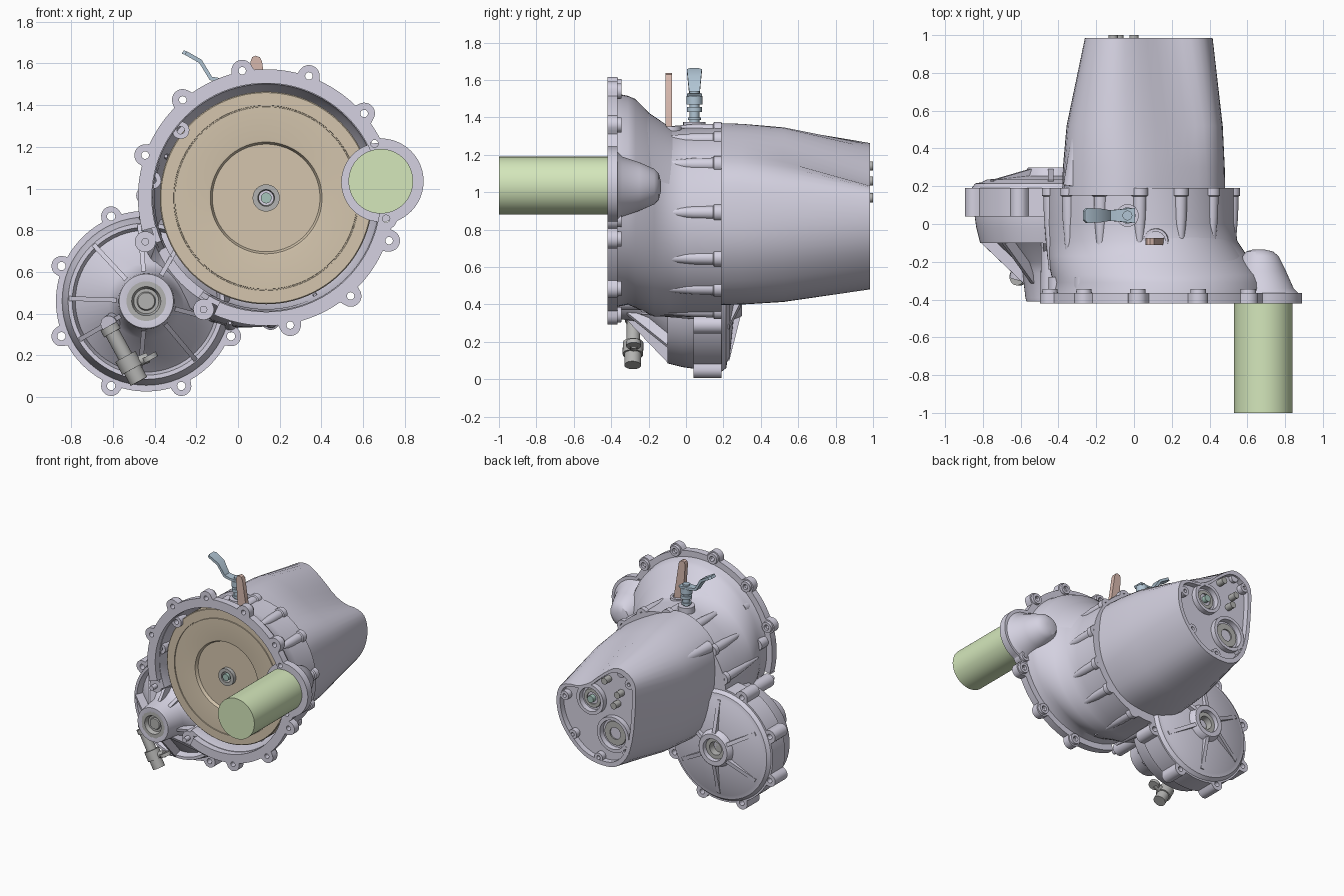
import bpy, bmesh, math
from mathutils import Vector

if "Cube" in bpy.data.objects:
    bpy.data.objects.remove(bpy.data.objects["Cube"])

def material(name, rgb):
    m = bpy.data.materials.new(name)
    m.diffuse_color = (*rgb, 1)
    m.use_nodes = True
    m.node_tree.nodes["Principled BSDF"].inputs["Base Color"].default_value = m.diffuse_color
    return m

CAST = material("cast_metal", (0.66, 0.64, 0.75))
TAN = material("clutch_tan", (0.66, 0.56, 0.42))
GREEN = material("starter_green", (0.66, 0.80, 0.50))
BLUE = material("lever_blue", (0.44, 0.56, 0.66))
ROSE = material("fork_rose", (0.68, 0.48, 0.42))
STEEL = material("steel", (0.45, 0.45, 0.44))
TEAL = material("shaft_teal", (0.38, 0.56, 0.50))

def finish(name, mesh, mat):
    mesh.materials.append(mat)
    ob = bpy.data.objects.new(name, mesh)
    bpy.context.collection.objects.link(ob)
    return ob

def loft(name, rings, mat=CAST, closed=False):
    """Skin loops of 3D points; cap the ends unless closed."""
    bm = bmesh.new()
    loops = [[bm.verts.new(p) for p in ring] for ring in rings]
    n = len(loops[0])
    pairs = list(zip(loops, loops[1:])) + ([(loops[-1], loops[0])] if closed else [])
    for a, b in pairs:
        for i in range(n):
            bm.faces.new((a[i], a[(i + 1) % n], b[(i + 1) % n], b[i]))
    if not closed:
        bm.faces.new(loops[0])
        bm.faces.new(loops[-1])
    bmesh.ops.recalc_face_normals(bm, faces=bm.faces)
    me = bpy.data.meshes.new(name)
    bm.to_mesh(me)
    bm.free()
    return finish(name, me, mat)

def circle(cx, cz, r, n=32):
    return [(cx + r * math.cos(t * math.tau / n), cz + r * math.sin(t * math.tau / n)) for t in range(n)]

def at(pts, y):
    return [(x, y, z) for x, z in pts]

def lathe(name, prof, cx, cz, mat=CAST, n=64, closed=False):
    """Turn (radius, y) points about an axis parallel to y."""
    return loft(name, [at(circle(cx, cz, r, n), y) for r, y in prof], mat, closed)

def rod(name, p, q, r1, r2=None, mat=CAST, n=20):
    p, q = Vector(p), Vector(q)
    rot = (q - p).to_track_quat('Z', 'Y')
    ring = lambda c, r: [c + rot @ Vector((x, y, 0)) for x, y in circle(0, 0, r, n)]
    return loft(name, [ring(p, r1), ring(q, r1 if r2 is None else r2)], mat)

def plate(name, outer, holes, y0, y1, mat=CAST):
    """Filled outline with holes in xz, extruded along y."""
    cu = bpy.data.curves.new(name, 'CURVE')
    cu.dimensions, cu.fill_mode, cu.extrude = '2D', 'BOTH', (y1 - y0) / 2
    for pts in [outer] + holes:
        s = cu.splines.new('POLY')
        s.points.add(len(pts) - 1)
        for p, (x, z) in zip(s.points, pts):
            p.co = (x, z, 0, 1)
        s.use_cyclic_u = True
    tmp = bpy.data.objects.new("tmp", cu)
    bpy.context.collection.objects.link(tmp)
    dg = bpy.context.evaluated_depsgraph_get()
    me = bpy.data.meshes.new_from_object(tmp.evaluated_get(dg))
    bpy.data.objects.remove(tmp)
    for v in me.vertices:
        x, z, t = v.co
        v.co = (x, (y0 + y1) / 2 - t, z)
    me.materials.clear()
    return finish(name, me, mat)

def union_outline(cx, cz, base, discs, n=480):
    """Radial outline of a base radius joined with discs (x, z, r)."""
    out = []
    for i in range(n):
        a = i * math.tau / n
        c, s = math.cos(a), math.sin(a)
        best = base
        for x, z, r in discs:
            along = (x - cx) * c + (z - cz) * s
            off = (z - cz) * c - (x - cx) * s
            if abs(off) < r and along > 0:
                best = max(best, along + math.sqrt(r * r - off * off))
        out.append((cx + best * c, cz + best * s))
    return out

def smooth_loop(pts, times=2):
    for _ in range(times):
        pts = [q for a, b in zip(pts, pts[1:] + pts[:1]) for q in (
            (a[0] * .75 + b[0] * .25, a[1] * .75 + b[1] * .25),
            (a[0] * .25 + b[0] * .75, a[1] * .25 + b[1] * .75))]
    return pts

BX, BZ = 0.135, 0.957     # bell axis
DX, DZ = -0.44, 0.46      # differential axis

# Bell flange with bolt ears and starter pad, open beside the differential (201 to 240 degrees)
ears = [(.02, 1.565), (.34, 1.54), (.605, 1.36), (-.265, 1.425), (-.445, 1.16), (.71, .855),
        (.725, .75), (.54, .485), (.25, .345)]
lugs = [(-.445, .745), (-.165, .42)]
discs = [(x, z, .052) for x, z in ears] + [(x, z, .055) for x, z in lugs] + [(.685, 1.035, .205)]
holes = [circle(x, z, .018, 16) for x, z in ears + lugs + [(.655, 1.215)]]
ring = union_outline(BX, BZ, .615, discs)
keep = [i % 480 for i in range(328, 480 + 261)]
inner = circle(BX, BZ, .548, 480)
plate("bell_flange", [ring[i] for i in keep] + [inner[i] for i in reversed(keep)], holes, -.42, -.365)
for x, z in ears:
    lathe("ear_pad", [(.02, -.37), (.042, -.37), (.04, -.345), (.02, -.345)], x, z, n=20, closed=True)

# Bell shell: inside floor to front rim (cut back beside the differential), then outside to the rear joint
bell = [(.05, .87, .40, .05), (.05, .87, .42, 0), (.10, .92, .505, -.2), (BX, BZ, .535, -.3), (BX, BZ, .545, -.37),
        (BX, BZ, .57, -.37), (BX, BZ, .558, -.31), (.12, .94, .558, -.27), (.07, .865, .53, -.17),
        (.04, .842, .507, -.09), (.03, .838, .505, 0), (.03, .838, .505, .19)]
shell = loft("bell_housing", [at(circle(x, z, r, 96), y) for x, z, r, y in bell])
for v in shell.data.vertices:
    if 204 < math.degrees(math.atan2(v.co.z - BZ, v.co.x - BX)) % 360 < 237:
        v.co.y = max(v.co.y, -.22)
for x, z in lugs:
    lathe("bell_lug", [(.05, -.37), (.045, .1)], x, z, n=24)
for x, z in [(-.41, 1.04), (-.275, 1.28)]:
    lathe("inner_boss", [(.018, -.29), (.018, -.36), (.042, -.36), (.042, -.28)], x, z, n=20)

# Bolt bosses and tapering ribs around the rear joint
for d in (6, -23, -46, -75, 39, 64, 90, 115, 140, 165, 188, 262):
    a = math.radians(d)
    x, z = .03 + .49 * math.cos(a), .84 + .49 * math.sin(a)
    lathe("joint_boss", [(.008, -.24), (.02, -.12), (.034, .04), (.036, .145), (.045, .15), (.045, .19),
                         (.018, .19), (.018, .17)], x, z, n=20)

# Starter nose and motor
loft("starter_nose", [at(circle(x, 1.03, r, 48), y) for x, r, y in
     [(.685, .19, -.37), (.685, .16, -.34), (.675, .13, -.25), (.67, .095, -.17), (.665, .07, -.145), (.66, .03, -.135)]])
lathe("starter_motor", [(.155, -1), (.155, -.4)], .685, 1.035, GREEN)

# Gear case: full section at the joint, tapering to a recessed end face
mid = smooth_loop([(.485, .93), (.48, .74), (.41, .58), (.27, .43), (.06, .39), (-.16, .41), (-.34, .58),
       (-.39, 1.0), (-.36, 1.22), (-.16, 1.37), (.03, 1.37), (.28, 1.24), (.45, 1.12)])
end = smooth_loop([(.42, .93), (.41, .79), (.35, .66), (.21, .52), (.06, .475), (-.11, .49), (-.23, .66),
       (-.265, 1.08), (-.25, 1.21), (-.12, 1.28), (0, 1.21), (.18, 1.04), (.37, 1.03)])
mix = lambda t: [(a[0] + (b[0] - a[0]) * t, a[1] + (b[1] - a[1]) * t) for a, b in zip(mid, end)]
inset = [(.075 + (x - .075) * .91, .86 + (z - .86) * .91) for x, z in end]
loft("gear_case", [at(mid, .15), at(mix(.04), .3), at(mix(.2), .52), at(end, .985), at(inset, .985), at(inset, .94)])
# Longitudinal ridges on the case
for p, q in [((-.14, .2, 1.3), (-.12, .97, 1.215)), ((-.33, .2, 1.19), (-.22, .97, 1.16))]:
    rod("case_ridge", p, q, .045, .03)

# Bearing seats and screws on the end face
for name, x, z, r in (("upper", BX, .955, .115), ("lower", -.06, .735, .135)):
    lathe(name + "_bearing_seat", [(r, .9), (r, .98), (r - .025, .98), (r - .03, .9)], x, z, closed=True, n=48)
    lathe(name + "_bearing", [(r - .03, .9), (r - .045, .95), (.045, .95), (.045, .9)], x, z, STEEL, closed=True, n=48)
for x, z in [(0, 1.14), (-.11, 1.06), (-.08, .97)]:
    lathe("end_screw", [(.025, .93), (.025, 1.0)], x, z, STEEL, n=16)
for x, z in [(.35, .93), (.28, .65), (.06, .53), (-.17, .64), (-.2, 1.16)]:
    lathe("end_boss", [(.035, .93), (.035, .983), (.014, .983), (.014, .95)], x, z, n=20)

# Differential housing: front cone and hub, bolted flange, rear cover
lathe("differential_cone", [(.075, -.3), (.075, -.405), (.095, -.41), (.13, -.41), (.135, -.39), (.15, -.26),
      (.18, -.2), (.34, -.05), (.355, -.1), (.375, -.1), (.395, -.02), (.405, .05), (.40, .1)], DX, DZ)
bolts = [(DX + .44 * math.cos(math.radians(22.5 + 45 * k)), DZ + .44 * math.sin(math.radians(22.5 + 45 * k))) for k in range(8)]
plate("differential_flange", union_outline(DX, DZ, .433, [(x, z, .048) for x, z in bolts]),
      [circle(x, z, .02, 16) for x, z in bolts], .04, .19)
lathe("differential_cover", [(.42, .15), (.42, .19), (.40, .215), (.37, .22), (.34, .235), (.14, .255), (.125, .295),
      (.12, .30), (.085, .30), (.08, .22)], DX, DZ)
lathe("axle_seal_front", [(.1, -.35), (.1, -.41), (.07, -.41), (.06, -.38), (.045, -.38), (.04, -.39), (.01, -.39)],
      DX, DZ, STEEL, 40)
lathe("axle_seal_rear", [(.08, .22), (.08, .27), (.05, .27), (.045, .2)], DX, DZ, STEEL, 40)

def radial_rib(name, deg, prof, w):
    c, s = math.cos(math.radians(deg)), math.sin(math.radians(deg))
    loft(name, [[(DX + r * c - k * s, y, DZ + r * s + k * c) for r, y in prof] for k in (-w, w)])

for deg in (60, 95, 133, 178, 210, 265, 310, 345):
    radial_rib("cone_rib", deg, [(.12, -.33), (.15, -.31), (.37, -.1), (.37, -.02), (.12, -.02)], .011)
for k in range(6):
    radial_rib("cover_rib", 30 + k * 60, [(.11, .295), (.36, .232), (.36, .2), (.11, .2)], .014)

# Clutch disc with hub and input shaft
lathe("clutch_disc", [(.05, -.23), (.05, -.31), (.258, -.31), (.268, -.333), (.28, -.335), (.437, -.335), (.438, -.328),
      (.443, -.328), (.444, -.335), (.505, -.335), (.51, -.33), (.51, -.25), (.48, -.23)], BX, .955, TAN, 96, True)
lathe("clutch_hub", [(.065, -.22), (.065, -.34), (.04, -.34), (.035, -.22)], BX, .955, STEEL, 32, True)
rod("input_shaft", (BX, -.345, .955), (BX, .975, .955), .026, mat=TEAL)

# Clutch fork passing through the top of the bell
loft("fork_seat", [[(.115 + x, -.09 + y, z) for x, y in circle(0, 0, r, 24)] for r, z in
     [(.085, 1.2), (.065, 1.35), (.05, 1.35), (.05, 1.28)]])
plate("clutch_fork", [(.16, 1.0), (.16, 1.32), (.115, 1.61), (.105, 1.63), (.085, 1.637), (.068, 1.63), (.06, 1.61),
      (.08, 1.32), (.09, 1.0)], [], -.11, -.075, ROSE)

# Shift shaft with collars and bent lever
rod("shift_seat", (-.035, .045, 1.2), (-.035, .045, 1.375), .06)
for z0, z1, r in [(1.3, 1.54, .026), (1.385, 1.40, .035), (1.43, 1.455, .04), (1.47, 1.515, .043)]:
    rod("shift_shaft", (-.035, .045, z0), (-.035, .045, z1), r, mat=BLUE)
lever = [(-.265, 1.655, .025), (-.25, 1.65, .04), (-.18, 1.61, .036), (-.13, 1.528, .028), (-.08, 1.52, .032), (0, 1.52, .04)]
t = .008
loft("shift_lever", [[(x - t * .7, .045 + w, z - t), (x + t * .7, .045 + w, z + t), (x + t * .7, .045 - w, z + t),
     (x - t * .7, .045 - w, z - t)] for x, z, w in lever], BLUE)

# Speed sensor under the differential
start, stop = Vector((-.62, -.28, .34)), Vector((-.475, -.285, .075))
for name, a, b, r in [("tip", 0, .12, .045), ("stem", .1, .6, .036), ("collar", .55, .78, .055), ("socket", .7, 1, .045)]:
    rod("sensor_" + name, start.lerp(stop, a), start.lerp(stop, b), r, mat=STEEL, n=28)
rod("sensor_lug", (-.43, -.28, .20), (-.418, -.28, .178), .04, mat=STEEL)
rod("sensor_bridge", (-.52, -.28, .155), (-.43, -.28, .19), .025, mat=STEEL)
rod("sensor_mount", (-.62, -.29, .35), (-.58, -.12, .38), .04)

# Smooth shading with crisp edges
bpy.ops.object.select_all(action='SELECT')
bpy.context.view_layer.objects.active = bpy.context.selected_objects[0]
bpy.ops.object.shade_smooth_by_angle(angle=math.radians(32))
